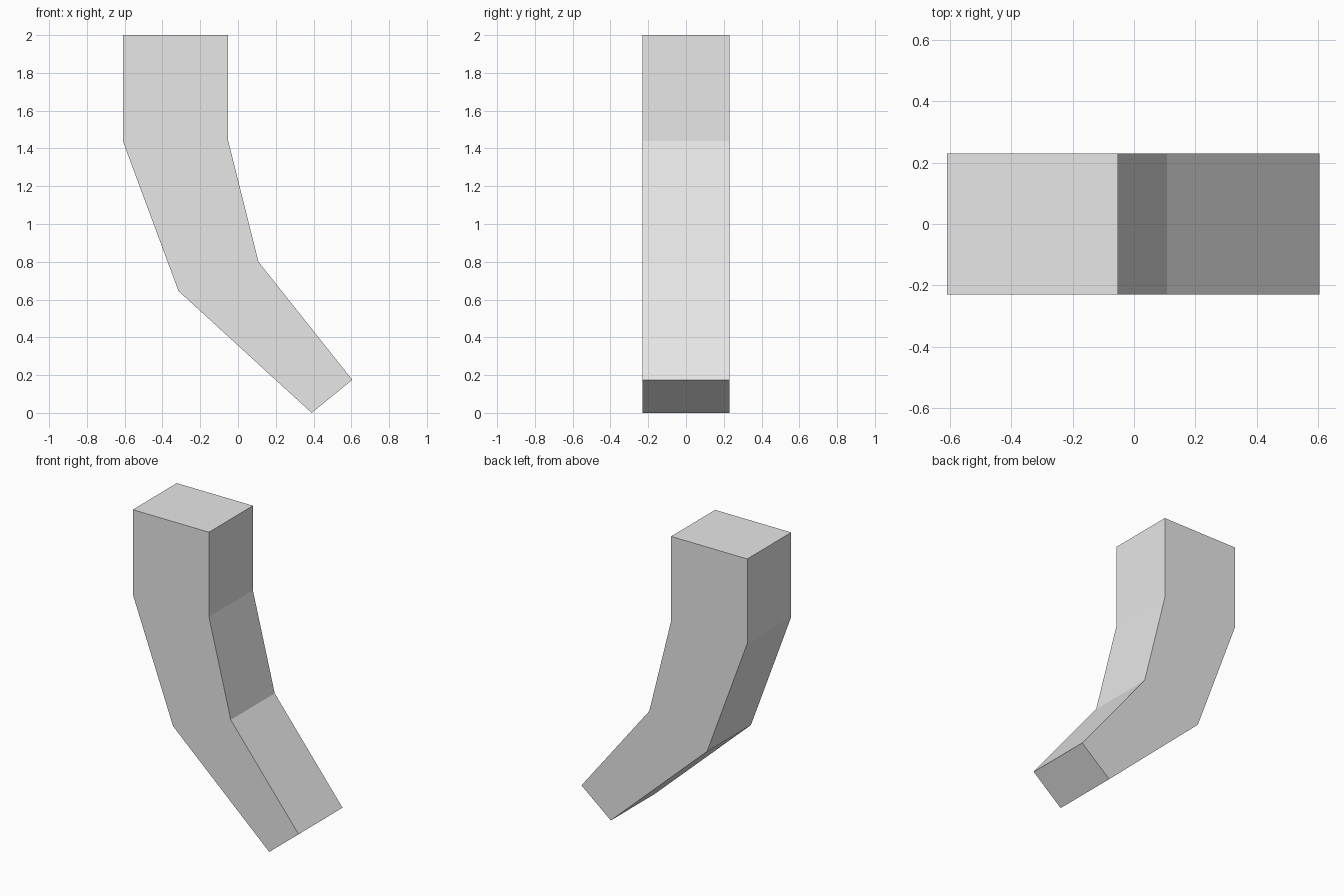
import bpy
import bmesh

cube = bpy.data.objects.get("Cube")
if cube:
    bpy.data.objects.remove(cube, do_unlink=True)

# Plain grey material
grey = bpy.data.materials.new("light_grey")
grey.use_nodes = True
colour = (0.8, 0.8, 0.8, 1)
grey.diffuse_color = colour
grey.node_tree.nodes["Principled BSDF"].inputs["Base Color"].default_value = colour

# Side outline of the bent bracket, counter-clockwise seen from the front (x, z)
outline = [(-0.61, 2), (-0.61, 1.44), (-0.315, 0.645), (0.39, 0),
           (0.605, 0.175), (0.108, 0.80), (-0.052, 1.44), (-0.052, 2)]
half_depth = 0.23

# Extrude the outline from front to back
bm = bmesh.new()
front = bm.faces.new([bm.verts.new((x, -half_depth, z)) for x, z in outline])
result = bmesh.ops.extrude_face_region(bm, geom=[front], use_keep_orig=True)
moved = [g for g in result["geom"] if isinstance(g, bmesh.types.BMVert)]
bmesh.ops.translate(bm, verts=moved, vec=(0, 2 * half_depth, 0))
bmesh.ops.recalc_face_normals(bm, faces=bm.faces)

mesh = bpy.data.meshes.new("bent_bracket")
bm.to_mesh(mesh)
bm.free()
mesh.materials.append(grey)
bracket = bpy.data.objects.new("bent_bracket", mesh)
bpy.context.collection.objects.link(bracket)
